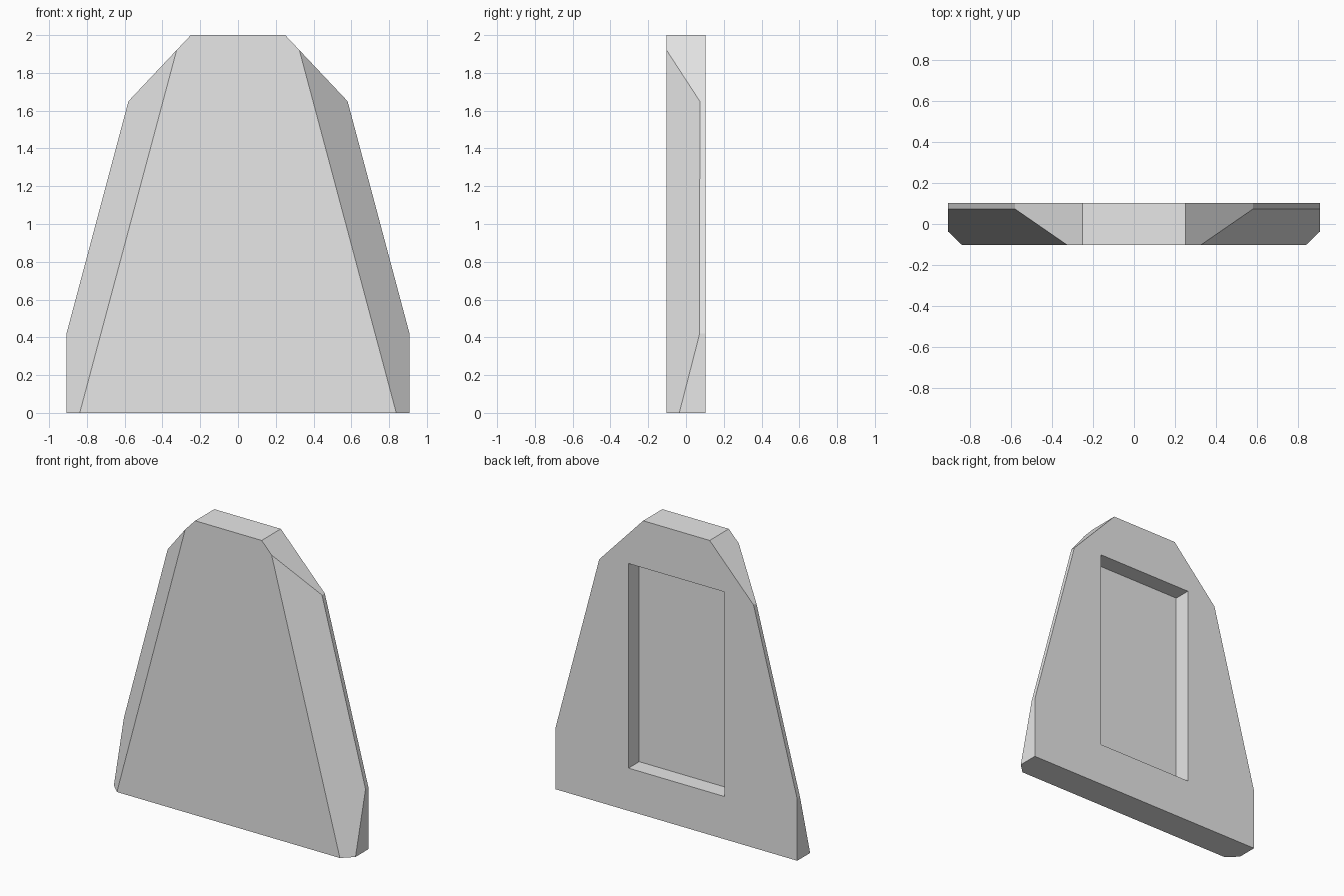
import bpy
import bmesh
from mathutils import Vector

cube = bpy.data.objects.get("Cube")
if cube:
    bpy.data.objects.remove(cube, do_unlink=True)

HALF = 0.103           # half thickness of the slab
FLOOR_Y = -0.012       # depth reached by the rear recess

grey = bpy.data.materials.new("light grey")
grey.use_nodes = True
grey.diffuse_color = (0.8, 0.8, 0.8, 1)
grey.node_tree.nodes["Principled BSDF"].inputs["Base Color"].default_value = (0.8, 0.8, 0.8, 1)


def extrude_profile(bm, profile, y0, y1):
    """Extrude an x-z outline from y0 to y1."""
    face = bm.faces.new([bm.verts.new((x, y0, z)) for x, z in profile])
    moved = bmesh.ops.extrude_face_region(bm, geom=[face])["geom"]
    verts = [g for g in moved if isinstance(g, bmesh.types.BMVert)]
    bmesh.ops.translate(bm, verts=verts, vec=(0, y1 - y0, 0))
    bmesh.ops.recalc_face_normals(bm, faces=bm.faces)


def make_object(name, bm):
    mesh = bpy.data.meshes.new(name)
    bm.to_mesh(mesh)
    bm.free()
    mesh.materials.append(grey)
    obj = bpy.data.objects.new(name, mesh)
    bpy.context.collection.objects.link(obj)
    return obj


# Tapered slab
half_outline = [(0.908, 0), (0.908, 0.42), (0.58, 1.65), (0.25, 2)]
outline = half_outline + [(-x, z) for x, z in reversed(half_outline)]
bm = bmesh.new()
extrude_profile(bm, outline, -HALF, HALF)

# Slanted chamfer along each front side edge
for side in (1, -1):
    bottom = Vector((side * 0.838, -HALF, 0))
    top = Vector((side * 0.325, -HALF, 1.92))
    outer = Vector((side * 0.58, 0.073, 1.65))
    normal = (top - bottom).cross(outer - bottom)
    if normal.x * side < 0:
        normal.negate()
    geom = bm.verts[:] + bm.edges[:] + bm.faces[:]
    cut = bmesh.ops.bisect_plane(bm, geom=geom, plane_co=bottom, plane_no=normal,
                                 dist=0.0005, clear_outer=True)
    edges = [g for g in cut["geom_cut"] if isinstance(g, bmesh.types.BMEdge)]
    bmesh.ops.contextual_create(bm, geom=edges)
bmesh.ops.recalc_face_normals(bm, faces=bm.faces)
slab = make_object("tapered_slab", bm)

# Rectangular recess in the back
bm = bmesh.new()
extrude_profile(bm, [(-0.36, 0.29), (0.36, 0.29), (0.36, 1.68), (-0.36, 1.68)], FLOOR_Y, 0.3)
cutter = make_object("recess_cutter", bm)
cutter.hide_render = True
cutter.hide_viewport = True
recess = slab.modifiers.new("back_recess", 'BOOLEAN')
recess.operation = 'DIFFERENCE'
recess.solver = 'EXACT'
recess.object = cutter
